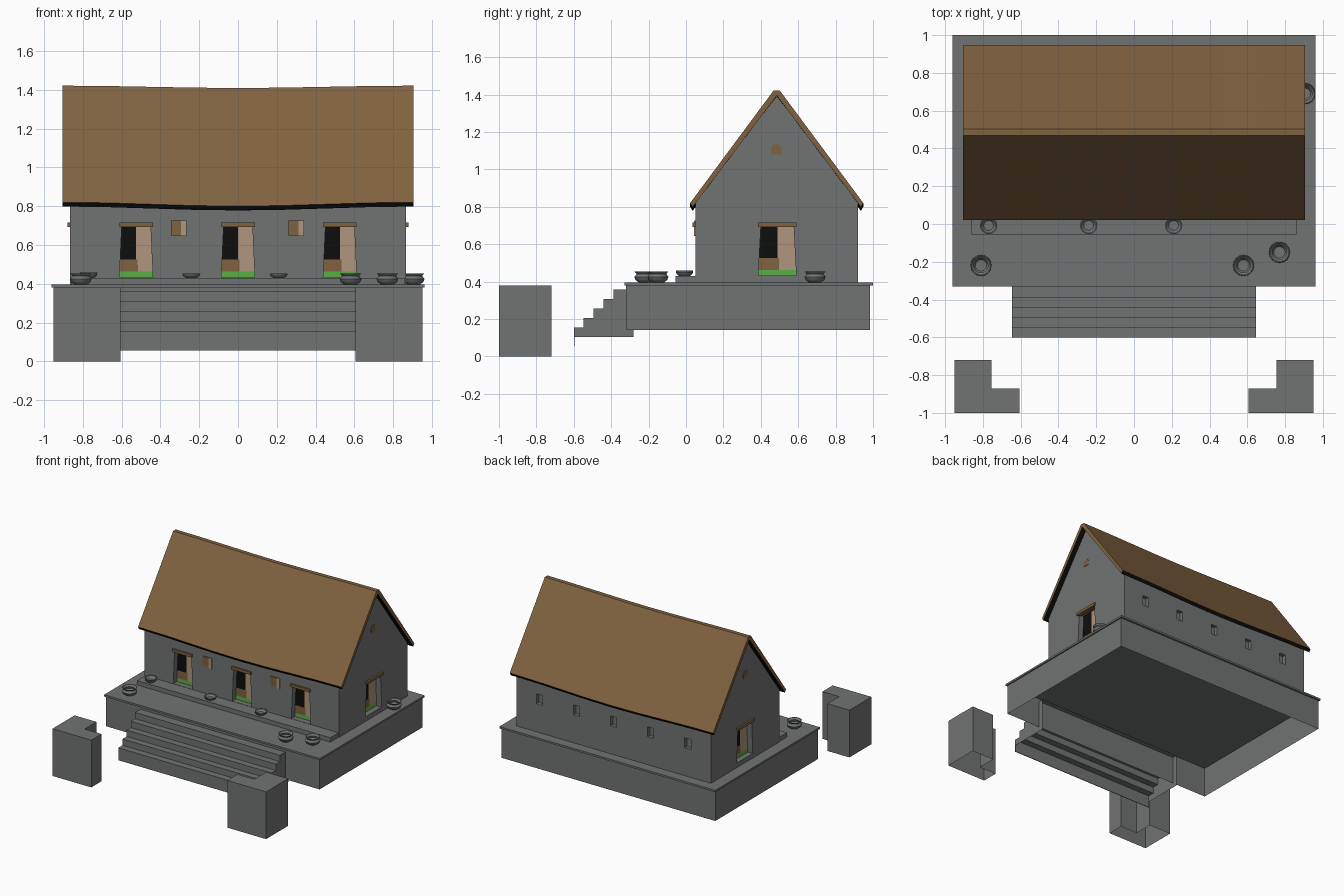
import bpy, bmesh, math
from mathutils import Matrix, Vector

if "Cube" in bpy.data.objects:
    bpy.data.objects.remove(bpy.data.objects["Cube"])


def material(name, rgb):
    m = bpy.data.materials.new(name)
    m.diffuse_color = (*rgb, 1)
    m.use_nodes = True
    m.node_tree.nodes["Principled BSDF"].inputs["Base Color"].default_value = m.diffuse_color
    return m


GREY = material("grey_plaster", (0.165, 0.172, 0.170))
BROWN = material("thatch_brown", (0.216, 0.122, 0.051))
BLACK = material("dark_black", (0.004, 0.004, 0.004))
TAN = material("tan_wood", (0.43, 0.305, 0.21))
GREEN = material("grass_green", (0.102, 0.434, 0.061))


def finish(name, bm, *mats):
    bmesh.ops.recalc_face_normals(bm, faces=bm.faces)
    me = bpy.data.meshes.new(name)
    bm.to_mesh(me)
    bm.free()
    for m in mats:
        me.materials.append(m)
    ob = bpy.data.objects.new(name, me)
    bpy.context.collection.objects.link(ob)
    return ob


def extrude(bm, rings, open_faces=()):
    """Skin a list of equal rings and cap both ends."""
    vs = [[bm.verts.new(p) for p in r] for r in rings]
    n = len(vs[0])
    for a, b in zip(vs, vs[1:]):
        for i in range(n):
            if i not in open_faces:
                bm.faces.new((a[i], a[(i + 1) % n], b[(i + 1) % n], b[i]))
    return vs


def caps(bm, vs, first=True, last=True):
    if first:
        bm.faces.new(vs[0])
    if last:
        bm.faces.new(vs[-1])


def block(name, outline, z0, z1, bottom=True):
    """Vertical prism from an xy outline, optionally open underneath."""
    bm = bmesh.new()
    vs = extrude(bm, [[(x, y, z) for x, y in outline] for z in (z0, z1)])
    caps(bm, vs, bottom, True)
    return finish(name, bm, GREY)


def rect(x0, x1, y0, y1):
    return [(x0, y0), (x1, y0), (x1, y1), (x0, y1)]


def wall_prism(bm, pts, d0, d1, M):
    """Prism on a wall: pts are (along, z), depth runs inward from the wall face."""
    vs = extrude(bm, [[M @ Vector((u, d, z)) for u, z in pts] for d in (d0, d1)])
    caps(bm, vs)


def plate(name, pts, d0, d1, M, mat):
    bm = bmesh.new()
    wall_prism(bm, pts, d0, d1, M)
    return finish(name, bm, mat)


def wall_frame(x, y, degrees):
    return Matrix.Translation((x, y, 0)) @ Matrix.Rotation(math.radians(degrees), 4, 'Z')


# Platform, projecting lip and bench
block("platform", rect(-0.95, 0.95, -0.32, 0.985), 0.14, 0.38, bottom=False)
block("platform_lip", rect(-0.96, 0.96, -0.33, 1.0), 0.38, 0.395)
block("front_bench", rect(-0.86, 0.86, -0.055, 0.06), 0.395, 0.43)

# Stairs: zigzag profile, open at the bottom and back, with a lower front skirt
prof = [(-0.28, 0.105), (-0.60, 0.105)]
for i in range(5):
    y, z = -0.60 + 0.053 * i, 0.155 + 0.051 * i
    prof += [(y, z), (y + 0.053, z)]
prof[-1] = (-0.28, prof[-1][1])
bm = bmesh.new()
rings = extrude(bm, [[(x, y, z) for y, z in prof] for x in (-0.645, 0.645)],
                open_faces=(0, len(prof) - 1))
caps(bm, rings)
finish("front_stairs", bm, GREY)
block("stair_skirt", rect(-0.645, 0.645, -0.60, -0.595), 0.055, 0.11)

# L-shaped gate piers
for side, s in (("left", -1), ("right", 1)):
    pts = [(0.95, -1), (0.95, -0.72), (0.755, -0.72), (0.755, -0.87), (0.605, -0.87), (0.605, -1)]
    block(side + "_pier", [(s * x, y) for x, y in pts], 0.0, 0.38, bottom=False)

# House walls and sagging roof share the same curve
def sag(x):
    return 0.5 * (1 + math.cos(math.pi * x / 0.905))


def stations(half, n=8):
    return [-half + 2 * half * i / n for i in range(n + 1)]


def wall_section(x):
    e, r = 0.828 - 0.02 * sag(x), 1.392 - 0.012 * sag(x)
    return [(x, y, z) for y, z in ((0.05, 0.395), (0.92, 0.395), (0.92, e), (0.485, r), (0.05, e))]


def roof_section(x):
    e, r = 0.820 - 0.02 * sag(x), 1.421 - 0.012 * sag(x)
    return [(x, y, z) for y, z in ((0.022, e), (0.468, r), (0.502, r), (0.948, e),
                                   (0.935, e - 0.022), (0.485, r - 0.027), (0.035, e - 0.022))]


bm = bmesh.new()
caps(bm, extrude(bm, [wall_section(x) for x in stations(0.865)]))
house = finish("house_walls", bm, GREY)

bm = bmesh.new()
caps(bm, extrude(bm, [roof_section(x) for x in stations(0.905)]))
roof = finish("thatched_roof", bm, BROWN, BLACK)
for p in roof.data.polygons:
    p.material_index = 1 if p.normal.z < -0.1 else 0

# Openings: wall frames for doors (with width scale) and back windows
doors = [("front_left", wall_frame(-0.525, 0.05, 0), 1.0),
         ("front_middle", wall_frame(0, 0.05, 0), 1.0),
         ("front_right", wall_frame(0.525, 0.05, 0), 1.0),
         ("right_side", wall_frame(0.865, 0.488, 90), 1.18),
         ("left_side", wall_frame(-0.865, 0.488, -90), 1.18)]
back = [wall_frame(x, 0.92, 180) for x in (-0.66, -0.33, 0, 0.33, 0.66)]
vents = [("right", wall_frame(0.865, 0.482, 90)), ("left", wall_frame(-0.865, 0.482, -90))]


def door_strip(s, f0, f1, z0, z1):
    """Tapered slice of a door, f runs from -1 (left) to 1 (right)."""
    def w(z):
        return s * (0.086 - 0.012 * (z - 0.43) / 0.27)
    return [(f0 * w(z0), z0), (f1 * w(z0), z0), (f1 * w(z1), z1), (f0 * w(z1), z1)]


bm = bmesh.new()
for _, M, s in doors:
    wall_prism(bm, door_strip(s, -1, 1, 0.432, 0.70), -0.05, 0.05, M)
for M in back:
    wall_prism(bm, [(-0.027, 0.62), (0.027, 0.62), (0.027, 0.70), (-0.027, 0.70)], -0.05, 0.03, M)
cutter = finish("opening_cutter", bm, GREY)
cutter.hide_render = True
mod = house.modifiers.new("openings", 'BOOLEAN')
mod.operation = 'DIFFERENCE'
mod.solver = 'EXACT'
mod.object = cutter
bpy.context.view_layer.objects.active = house
bpy.ops.object.modifier_apply(modifier=mod.name)
bpy.data.objects.remove(cutter)

# Painted door panels and lintels
for n, M, s in doors:
    for part, mat, f0, f1, z0, z1 in (("grass", GREEN, -1, 1, 0.432, 0.462),
                                      ("base", BROWN, -1, 0.1, 0.462, 0.525),
                                      ("shade", BLACK, -1, 0, 0.525, 0.70),
                                      ("leaf", TAN, 0, 1, 0.525, 0.70),
                                      ("leaf_base", TAN, 0.1, 1, 0.462, 0.525)):
        plate(f"{n}_door_{part}", door_strip(s, f0, f1, z0, z1), 0.044, 0.05, M, mat)
    w = 0.087 * s
    plate(n + "_lintel", [(-w, 0.693), (w, 0.693), (w, 0.715), (-w, 0.715)], -0.014, 0.02, M, BROWN)

# Front window shutters: brown with a tan strip
for side, x in (("left", -0.305), ("right", 0.30)):
    M = wall_frame(x, 0.05, 0)
    for part, mat, a, b, z0 in (("shutter", BROWN, -0.04, 0.012, 0.65), ("strip", TAN, 0.012, 0.04, 0.645)):
        plate(f"{side}_window_{part}", [(a, z0), (b, z0), (b, 0.727), (a, 0.727)], -0.008, 0.001, M, mat)

# Arched gable vents
for side, M in vents:
    arch = [(-0.028, 1.08), (0.028, 1.08), (0.028, 1.11), (0.016, 1.132), (-0.016, 1.132), (-0.028, 1.11)]
    plate(side + "_gable_vent", arch, -0.003, 0.002, M, BROWN)


# Pots and bowls, turned profiles with open tops
def turned(name, x, y, z, prof, n=16):
    bm = bmesh.new()
    rings = extrude(bm, [[(x + r * math.cos(2 * math.pi * i / n), y + r * math.sin(2 * math.pi * i / n), z + h)
                          for i in range(n)] for r, h in prof])
    caps(bm, rings)
    ob = finish(name, bm, GREY)
    bpy.context.view_layer.objects.active = ob
    bpy.ops.object.select_all(action='DESELECT')
    ob.select_set(True)
    bpy.ops.object.shade_smooth_by_angle(angle=math.radians(40))


POT = [(0.032, 0), (0.050, 0.014), (0.056, 0.030), (0.044, 0.046), (0.055, 0.058),
       (0.050, 0.058), (0.038, 0.045), (0.045, 0.028), (0.030, 0.008)]
BOWL = [(0.028, 0), (0.042, 0.010), (0.046, 0.022), (0.040, 0.022), (0.026, 0.006)]
for i, (x, y) in enumerate(((-0.81, -0.22), (0.58, -0.22), (0.77, -0.15), (0.905, 0.69))):
    turned(f"pot_{i + 1}", x, y, 0.395, POT)
turned("bench_bowl_left", -0.24, -0.008, 0.43, BOWL)
turned("bench_bowl_right", 0.21, -0.008, 0.43, BOWL)
turned("bench_bowl_corner", -0.77, -0.008, 0.43, [(r, h * 1.3) for r, h in BOWL])
